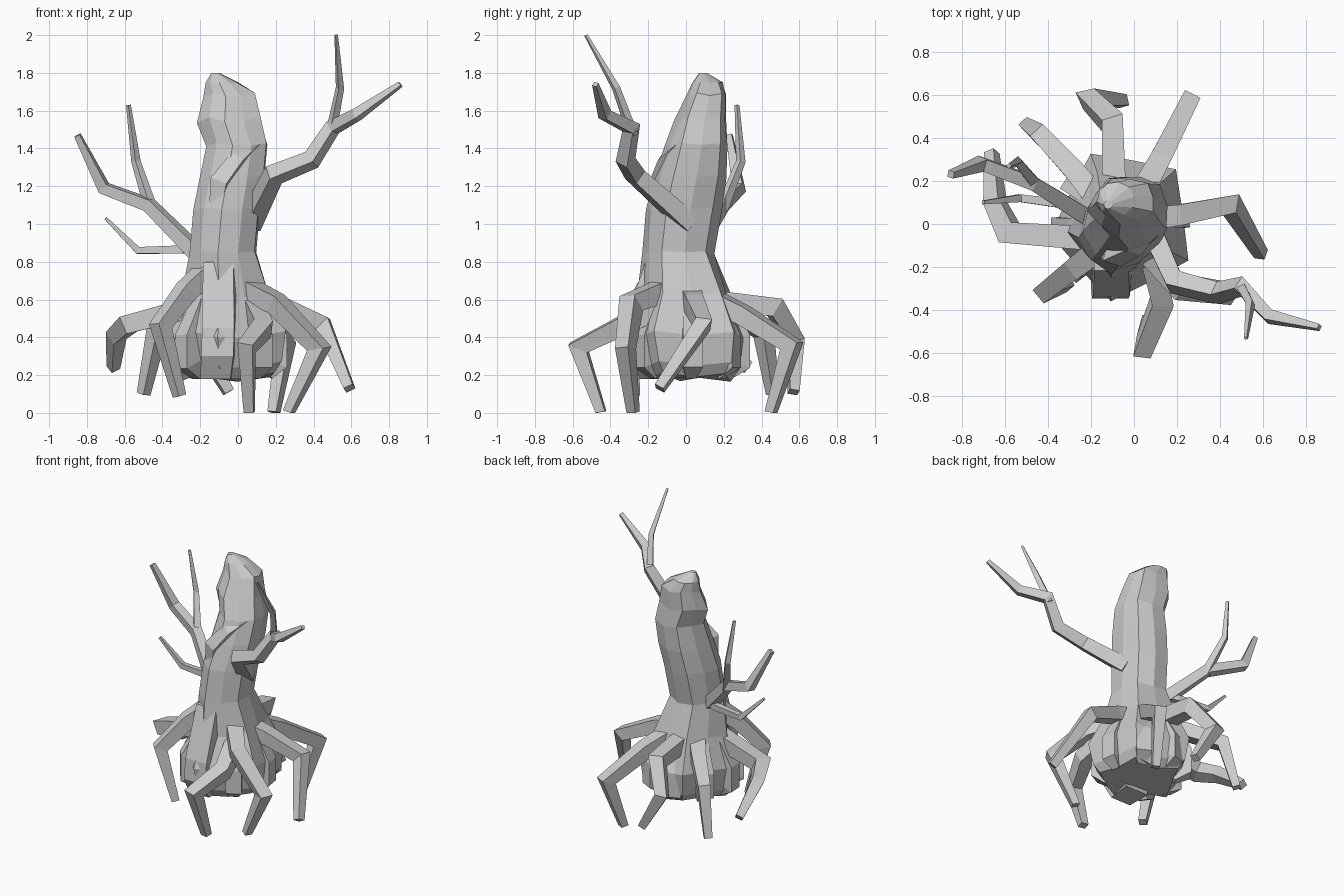
import bpy, bmesh
from math import sin, cos, pi
from mathutils import Vector


def make_object(name, rings):
    """Loft closed rings of points into a capped flat-shaded mesh."""
    bm = bmesh.new()
    loops = [[bm.verts.new(p) for p in ring] for ring in rings]
    n = len(loops[0])
    for a, b in zip(loops, loops[1:]):
        for i in range(n):
            j = (i + 1) % n
            bm.faces.new((a[i], a[j], b[j], b[i]))
    bm.faces.new(loops[0][::-1])
    bm.faces.new(loops[-1])
    bmesh.ops.recalc_face_normals(bm, faces=bm.faces)
    mesh = bpy.data.meshes.new(name)
    bm.to_mesh(mesh)
    bm.free()
    ob = bpy.data.objects.new(name, mesh)
    bpy.context.collection.objects.link(ob)


def limb(name, path, radii, sides=4):
    """Tapered angular tube with mitred bends; never dips below the floor."""
    pts = [Vector(p) for p in path]
    dirs = [(b - a).normalized() for a, b in zip(pts, pts[1:])]
    side = dirs[0].cross(Vector((0, 0, 1))).normalized()
    up = side.cross(dirs[0])
    offs = [side * cos(2 * pi * (i + .5) / sides) + up * sin(2 * pi * (i + .5) / sides)
            for i in range(sides)]
    rings = []
    for k, p in enumerate(pts):
        d = dirs[max(k - 1, 0)]
        out = dirs[min(k, len(dirs) - 1)]
        n = (d + out).normalized()
        ring = [p + (o - d * (o.dot(n) / d.dot(n))) * radii[k] for o in offs]
        for v in ring:
            v.z = max(v.z, 0)
        rings.append(ring)
        turn = d.rotation_difference(out)
        offs = [turn @ o for o in offs]
    make_object(name, rings)


# Trunk: z, centre x, centre y, radius x, radius y, lumpiness
sections = [
    (.19, -.04, .01, .235, .25, .10), (.25, -.045, .01, .28, .295, .10),
    (.41, -.05, .00, .305, .325, .10), (.62, -.06, .00, .225, .24, .08),
    (.85, -.075, -.035, .175, .19, .03), (1.08, -.055, -.005, .175, .20, .03),
    (1.25, -.025, .03, .17, .19, .04), (1.42, .00, .06, .16, .165, .04),
    (1.55, -.04, .08, .165, .135, .07), (1.68, -.04, .11, .135, .105, .06),
    (1.75, -.085, .115, .085, .08, .0), (1.80, -.12, .09, .02, .02, .0)]
N = 10
rings = []
for z, cx, cy, rx, ry, lump in sections:
    ring = []
    for i in range(N):
        a = 2 * pi * (i + .5) / N - .17
        f = 1.02 + lump * (1 if i % 2 else -1)
        ring.append((cx + rx * f * cos(a), cy + ry * f * sin(a),
                     z + lump * .25 * sin(i * 2.3)))
    rings.append(ring)
make_object("trunk", rings)

# Broad flat strip of root down the front of the trunk
make_object("front_buttress", [
    [(cx - w, -.1, z), (cx - w, y, z), (cx + w, y, z), (cx + w * 1.3, -.1, z)]
    for z, cx, w, y in [(.18, -.12, .08, -.28), (.30, -.11, .085, -.345),
                        (.45, -.105, .085, -.335), (.80, -.105, .08, -.215)]])

# Bark ridge that runs diagonally across the front of the trunk
limb("bark_ridge", [(-.12, -.13, 1.03), (-.09, -.14, 1.22), (.0, -.10, 1.34), (.10, -.03, 1.42)],
     [.04, .065, .055, .025])

# Root legs
roots = {
    "root_front": [(.07, -.10, .58), (.13, -.36, .45), (.045, -.57, .345), (.06, -.45, 0)],
    "root_front_right": [(.03, -.09, .66), (.20, -.29, .58), (.43, -.32, .34), (.27, -.28, 0)],
    "root_right": [(.02, .02, .62), (.20, .04, .58), (.45, .09, .47), (.59, -.14, .13)],
    "root_back_right": [(.02, .12, .60), (.12, .30, .52), (.25, .56, .355), (.19, .45, 0)],
    "root_back": [(-.09, .08, .60), (-.10, .47, .56), (-.21, .58, .38), (-.05, .57, .11)],
    "root_back_left": [(-.14, .08, .60), (-.27, .24, .53), (-.43, .41, .43), (-.50, .46, .10)],
    "root_left": [(-.16, -.07, .58), (-.58, -.04, .47), (-.645, .10, .41), (-.66, .33, .24)],
    "root_front_left": [(-.14, -.10, .76), (-.27, -.20, .65), (-.41, -.31, .46), (-.31, -.28, .09)],
}
for name, path in roots.items():
    limb(name, path, [.08, .068, .057, .037])

# Tapered bulges on the base below the roots
for i, (x, y) in enumerate([(.11, -.20), (.20, .03), (.11, .22),
                            (-.1, .27), (-.27, .18), (-.33, -.02), (-.26, -.20)]):
    limb(f"base_bulge_{i + 1}", [(x * .78, y * .78, .20), (x, y, .26), (x, y, .40),
                                 (x * .45 - .03, y * .45, .70)], [.04, .075, .075, .05])

# Right branch with its twig
limb("branch_right", [(.06, .02, 1.0), (.19, -.27, 1.26), (.39, -.32, 1.34), (.50, -.29, 1.51),
                      (.63, -.43, 1.58), (.86, -.48, 1.74)], [.07, .058, .052, .045, .038, .018])
limb("twig_right", [(.49, -.28, 1.47), (.54, -.37, 1.72), (.52, -.53, 2.0)], [.03, .023, .01])

# Left branches
limb("branch_left", [(-.20, .02, .83), (-.47, .19, 1.10), (-.71, .28, 1.19), (-.85, .23, 1.47)],
     [.055, .045, .04, .022])
limb("twig_left", [(-.46, .19, 1.08), (-.54, .29, 1.33), (-.58, .27, 1.63)], [.035, .025, .013])
limb("twig_left_low", [(-.20, .04, .88), (-.30, .09, .865), (-.53, .12, .86), (-.70, .10, 1.03)],
     [.035, .03, .025, .012])
